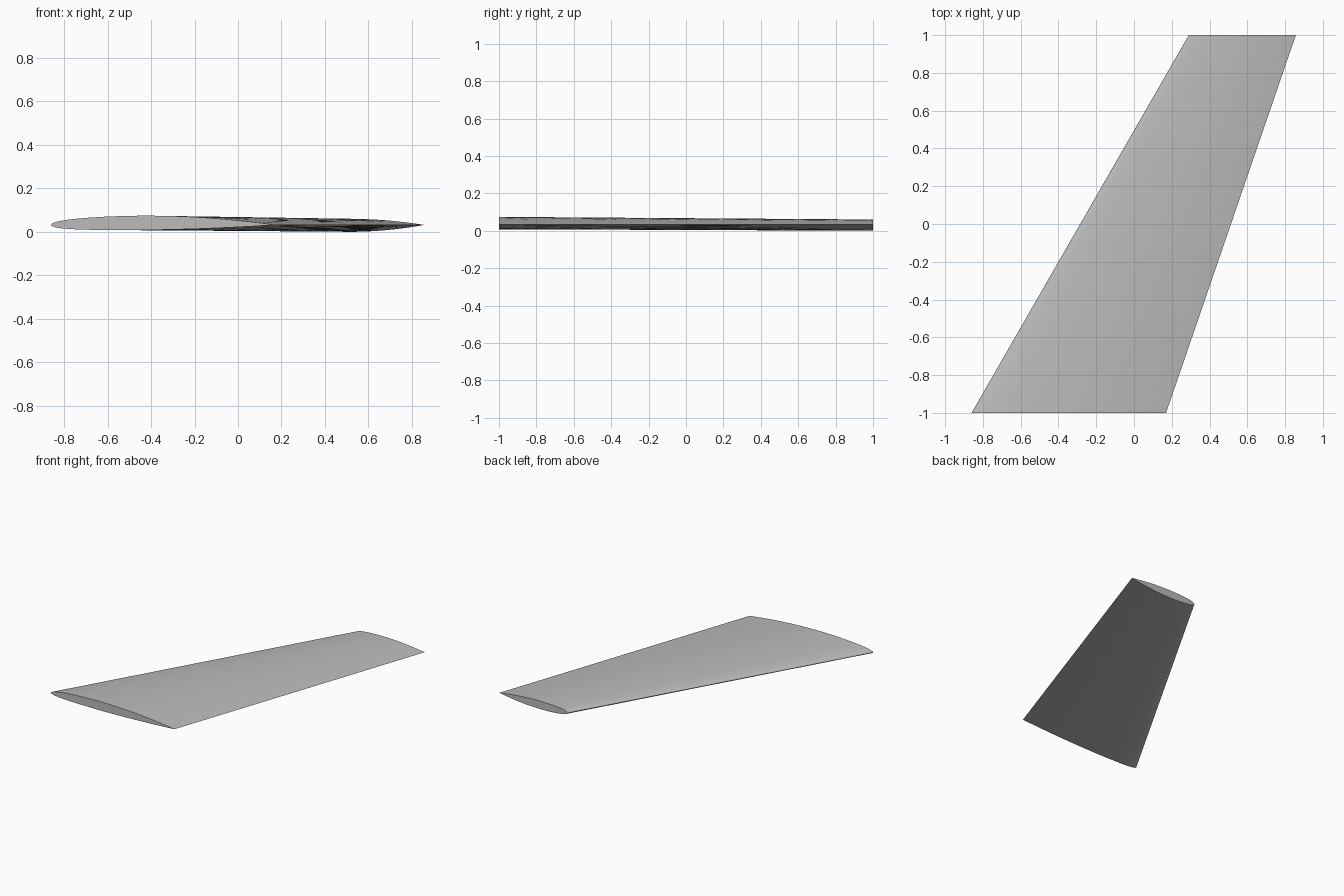
import bpy, bmesh, math

cube = bpy.data.objects.get("Cube")
if cube:
    bpy.data.objects.remove(cube, do_unlink=True)

# Plain grey skin
grey = bpy.data.materials.new("light_grey")
grey.use_nodes = True
colour = (0.5, 0.5, 0.5, 1)
grey.diffuse_color = colour
grey.node_tree.nodes["Principled BSDF"].inputs["Base Color"].default_value = colour

STEPS = 40      # chordwise segments per side
MID_Z = 0.032   # height of the chord line


def half_thickness(s):
    """Half thickness of a section of unit thickness, thickest at 40% chord."""
    if s < 0.4:
        return 5 * (0.2969 * math.sqrt(s) - 0.2465 * s + 0.1733 * s**2 - 0.2643 * s**3)
    u = 1 - s
    return 5 * (0.318 * u - 0.233 * u**2 - 0.032 * u**3)


def section(bm, lead, trail, y, thick, camber):
    """Closed airfoil loop: over the top to the trailing edge, back underneath."""
    loop = []
    for i in range(2 * STEPS):
        s = (1 - math.cos(math.pi * i / STEPS)) / 2
        side = 1 if i <= STEPS else -1
        t = 0 if i == STEPS else half_thickness(s) * thick
        z = MID_Z + 4 * camber * s * (1 - s) + side * t
        loop.append(bm.verts.new((lead + (trail - lead) * s, y, z)))
    return loop


# Swept, tapered wing lofted between the root and tip sections
bm = bmesh.new()
root = section(bm, -0.86, 0.17, -1, 0.066, 0.0095)
tip = section(bm, 0.29, 0.857, 1, 0.060, -0.002)
n = len(root)
for i in range(n):
    j = (i + 1) % n
    bm.faces.new((root[i], root[j], tip[j], tip[i]))
bm.faces.new(root)
bm.faces.new(tip)
bmesh.ops.recalc_face_normals(bm, faces=bm.faces)
mesh = bpy.data.meshes.new("wing")
bm.to_mesh(mesh)
bm.free()
mesh.materials.append(grey)
wing = bpy.data.objects.new("wing", mesh)
bpy.context.collection.objects.link(wing)

# Smooth skin with crisp end caps and trailing edge
bpy.ops.object.select_all(action='DESELECT')
wing.select_set(True)
bpy.context.view_layer.objects.active = wing
bpy.ops.object.shade_smooth_by_angle(angle=math.radians(40))
